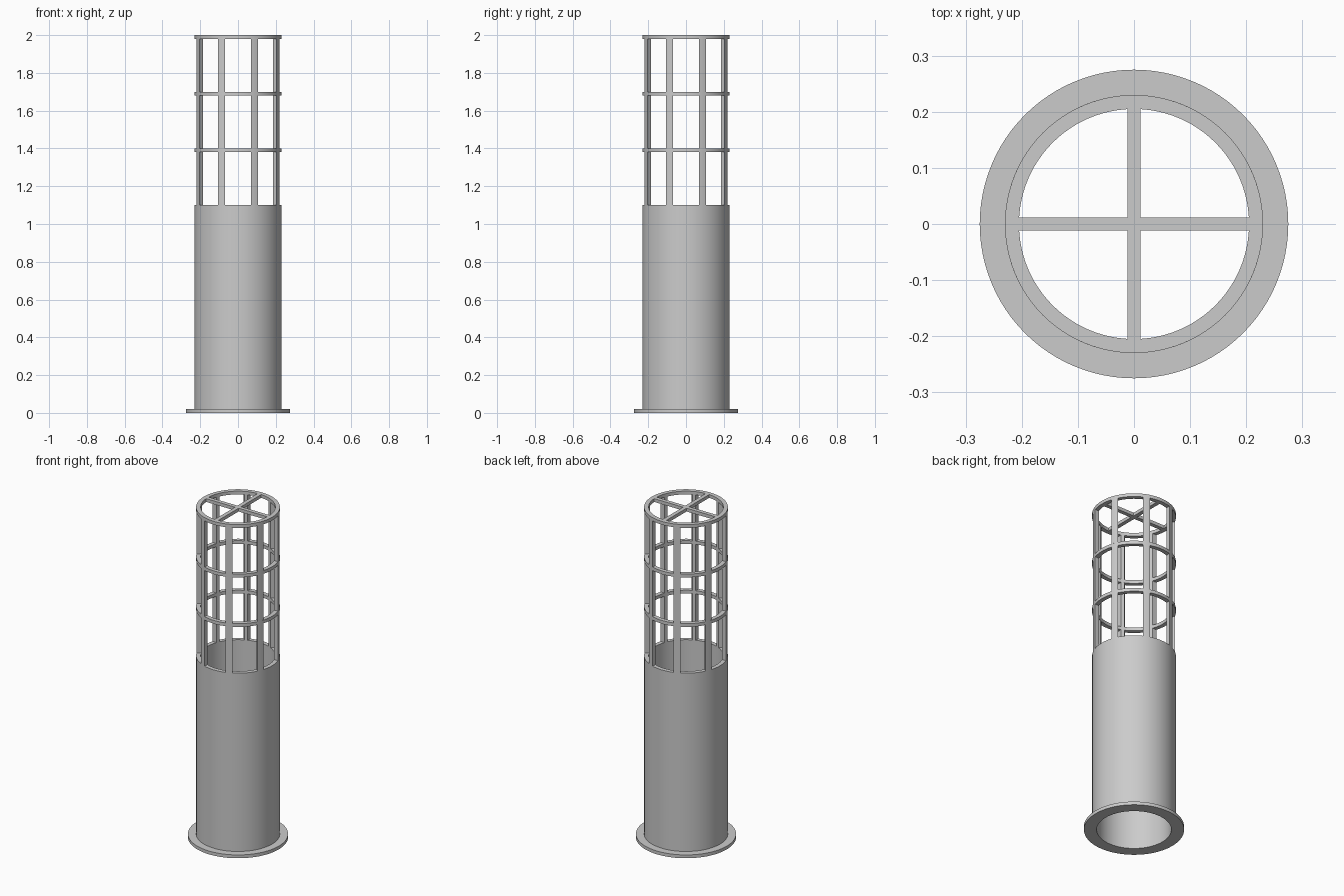
import bpy, bmesh
from math import sin, cos, asin, pi, radians

if "Cube" in bpy.data.objects:
    bpy.data.objects.remove(bpy.data.objects["Cube"])

R_OUT, R_IN = 0.23, 0.205      # tube wall
R_FLANGE = 0.275
SLAB = 0.02                    # flange, ring and cross thickness
BODY_TOP, PITCH, LEVELS = 1.10, 0.30, 3
WINDOW = 0.07                  # half width of each opening
SEGS = 96

grey = bpy.data.materials.new("light grey metal")
grey.diffuse_color = (0.6, 0.6, 0.6, 1)
grey.use_nodes = True
grey.node_tree.nodes["Principled BSDF"].inputs["Base Color"].default_value = grey.diffuse_color


def finish(name, bm):
    bmesh.ops.recalc_face_normals(bm, faces=bm.faces)
    mesh = bpy.data.meshes.new(name)
    bm.to_mesh(mesh)
    bm.free()
    mesh.materials.append(grey)
    obj = bpy.data.objects.new(name, mesh)
    bpy.context.collection.objects.link(obj)
    bpy.ops.object.select_all(action='DESELECT')
    obj.select_set(True)
    bpy.context.view_layer.objects.active = obj
    bpy.ops.object.shade_smooth_by_angle(angle=radians(30))
    return obj


def lathe(name, profile):
    """Revolve a closed (radius, height) profile around z."""
    bm = bmesh.new()
    rows = [[bm.verts.new((r * cos(2 * pi * i / SEGS), r * sin(2 * pi * i / SEGS), z))
             for r, z in profile] for i in range(SEGS)]
    n = len(profile)
    for i in range(SEGS):
        a, b = rows[i], rows[(i + 1) % SEGS]
        for j in range(n):
            k = (j + 1) % n
            bm.faces.new((a[j], b[j], b[k], a[k]))
    return finish(name, bm)


def prism(bm, outline, z0, z1):
    """Extrude a flat (x, y) outline between two heights."""
    face = bm.faces.new([bm.verts.new((x, y, z0)) for x, y in outline])
    top = bmesh.ops.extrude_face_region(bm, geom=[face])["geom"]
    for v in top:
        if isinstance(v, bmesh.types.BMVert):
            v.co.z = z1


# Solid lower tube with base flange
lathe("tube_with_base_flange", [
    (R_IN, 0), (R_FLANGE, 0), (R_FLANGE, SLAB),
    (R_OUT, SLAB), (R_OUT, BODY_TOP), (R_IN, BODY_TOP)])


# Bars left between straight-sided openings: wide outside, narrow inside
def bar_outline(mid):
    def arc(r):
        half = pi / 8 - asin(WINDOW / r)
        return [(r * cos(mid + half * t / 2), r * sin(mid + half * t / 2))
                for t in (-2, -1, 0, 1, 2)]
    return arc(R_OUT) + arc(R_IN)[::-1]


# Cage: one set of bars and one ring per level
for level in range(LEVELS):
    low = BODY_TOP + level * PITCH
    high = low + PITCH - SLAB
    bm = bmesh.new()
    for k in range(8):
        prism(bm, bar_outline(pi / 8 + k * pi / 4), low, high)
    finish(f"cage_bars_{level + 1}", bm)
    lathe(f"cage_ring_{level + 1}", [
        (R_IN, high), (R_OUT, high), (R_OUT, high + SLAB), (R_IN, high + SLAB)])

# Cross in the top ring
W, L = 0.012, 0.206
TOP = BODY_TOP + LEVELS * PITCH
bm = bmesh.new()
prism(bm, [(L, -W), (L, W), (W, W), (W, L), (-W, L), (-W, W),
           (-L, W), (-L, -W), (-W, -W), (-W, -L), (W, -L), (W, -W)],
      TOP - SLAB, TOP)
finish("top_cross", bm)
